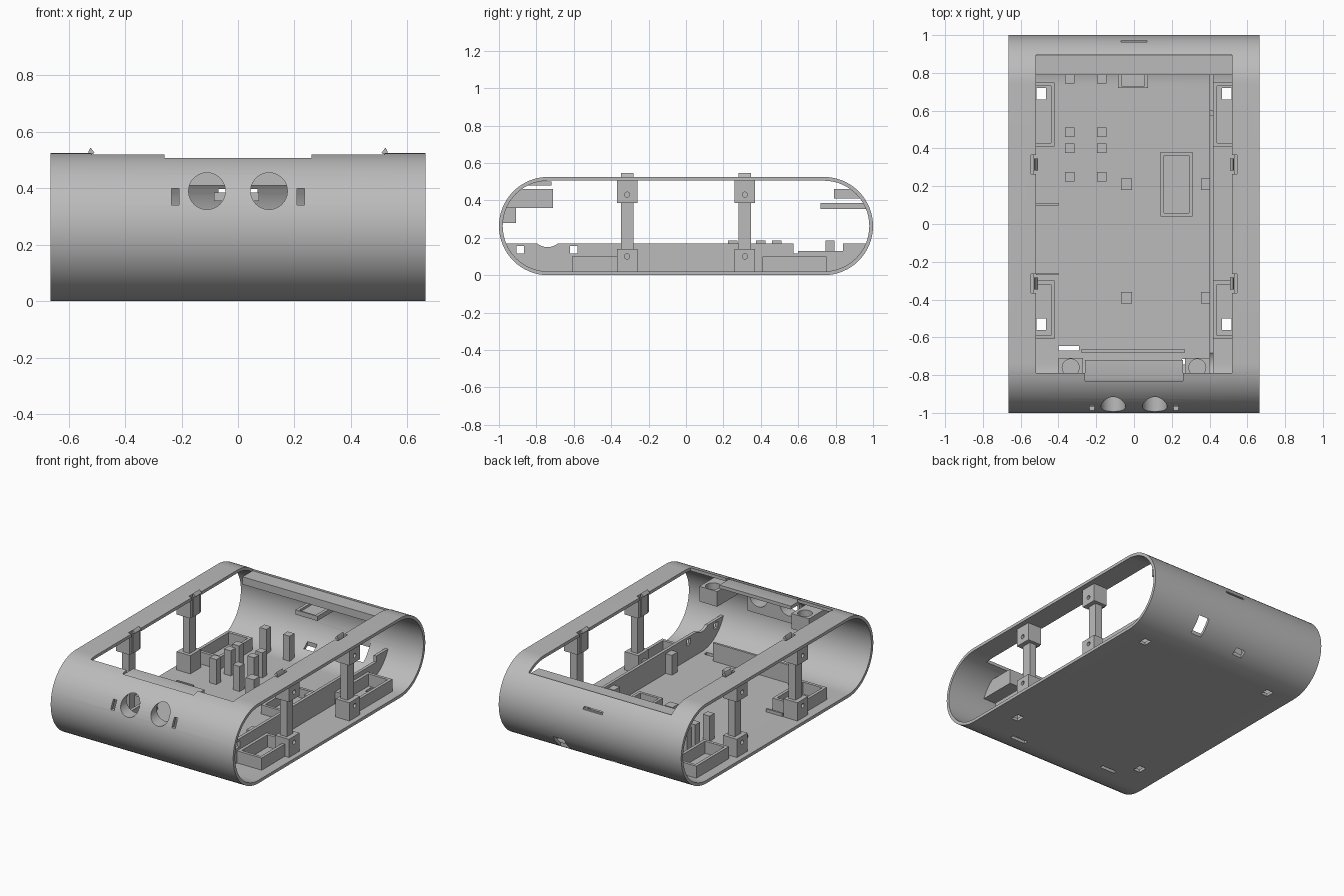
import bpy, bmesh, math

if "Cube" in bpy.data.objects:
    bpy.data.objects.remove(bpy.data.objects["Cube"])

grey = bpy.data.materials.new("plain grey")
grey.use_nodes = True
grey.diffuse_color = (0.5, 0.5, 0.5, 1)
bsdf = next(n for n in grey.node_tree.nodes if n.type == 'BSDF_PRINCIPLED')
bsdf.inputs["Base Color"].default_value = (0.5, 0.5, 0.5, 1)

RADIUS, HALF, WIDTH = 0.2625, 0.7375, 0.665
FLOOR = 0.015


def prism(name, pts, a, b, axis='X'):
    """Extrude a closed profile from a to b along an axis."""
    place = {'X': lambda p, t: (t, p[0], p[1]),
             'Y': lambda p, t: (p[0], t, p[1]),
             'Z': lambda p, t: (p[0], p[1], t)}[axis]
    bm = bmesh.new()
    ends = [[bm.verts.new(place(p, t)) for p in pts] for t in (a, b)]
    bm.faces.new(ends[0])
    bm.faces.new(ends[1][::-1])
    n = len(pts)
    for i in range(n):
        j = (i + 1) % n
        bm.faces.new((ends[0][j], ends[0][i], ends[1][i], ends[1][j]))
    bmesh.ops.recalc_face_normals(bm, faces=bm.faces)
    mesh = bpy.data.meshes.new(name)
    bm.to_mesh(mesh)
    bm.free()
    mesh.materials.append(grey)
    ob = bpy.data.objects.new(name, mesh)
    bpy.context.collection.objects.link(ob)
    return ob


def box(name, x, y, z):
    x, y = sorted(x), sorted(y)
    return prism(name, [(x[0], y[0]), (x[1], y[0]), (x[1], y[1]), (x[0], y[1])], z[0], z[1], 'Z')


def rod(name, u, v, r, a, b, axis, n=32):
    ring = [(u + r * math.cos(math.tau * i / n), v + r * math.sin(math.tau * i / n)) for i in range(n)]
    return prism(name, ring, a, b, axis)


def stadium(inset, steps=32):
    r, pts = RADIUS - inset, []
    for side, start in ((1, -math.pi / 2), (-1, math.pi / 2)):
        for i in range(steps + 1):
            t = start + math.pi * i / steps
            pts.append((side * HALF + r * math.cos(t), RADIUS + r * math.sin(t)))
    return pts


def combine(ob, tools, operation='DIFFERENCE'):
    """Apply booleans and delete the tool objects."""
    for t in tools:
        m = ob.modifiers.new("cut", 'BOOLEAN')
        m.operation, m.solver, m.object = operation, 'EXACT', t
    bpy.context.view_layer.update()
    dg = bpy.context.evaluated_depsgraph_get()
    mesh = bpy.data.meshes.new_from_object(ob.evaluated_get(dg))
    ob.modifiers.clear()
    ob.data = mesh
    for t in tools:
        bpy.data.objects.remove(t)
    return ob


def clip(ob):
    """Trim a part so that it ends inside the shell wall."""
    return combine(ob, [prism("trim", stadium(0.01), -1, 1)], 'INTERSECT')


def frame(name, x, y, z, wall):
    x, y = sorted(x), sorted(y)
    inner = box("inner", (x[0] + wall, x[1] - wall), (y[0] + wall, y[1] - wall), (z[0] - 1, z[1] + 1))
    return combine(box(name, x, y, z), [inner])


# Shell: open-ended rounded sleeve with a large top window
shell = prism("shell", stadium(0), -WIDTH, WIDTH)
cuts = [prism("hollow", stadium(0.02), -1, 1),
        box("window", (-0.52, 0.52), (-0.79, 0.895), (0.4, 1)),
        box("front_notch", (-0.26, 0.26), (-0.83, -0.7), (0.4, 1)),
        box("back_slot", (-0.07, 0.07), (0.9, 1.1), (0.38, 0.397)),
        box("card_slot", (0.21, 0.29), (0.89, 0.97), (-0.1, 0.2)),
        box("port_slot", (-0.13, -0.06), (0.87, 0.91), (-0.1, 0.2)),
        box("floor_slot_right", (-0.40, -0.29), (-0.67, -0.645), (-0.1, 0.1)),
        box("floor_slot_left", (0.255, 0.37), (-0.745, -0.715), (-0.1, 0.1))]
for s in (-1, 1):
    cuts.append(rod("eye_hole", s * 0.11, 0.39, 0.065, -1.1, -0.8, 'Y', 48))
    cuts.append(box("sensor_slot", (s * 0.21, s * 0.235), (-1.1, -0.8), (0.34, 0.40)))
    for y in (0.69, -0.53):
        cuts.append(box("floor_hole", (s * 0.465, s * 0.515), (y - 0.03, y + 0.03), (-0.1, 0.1)))
    for y in (-0.315, 0.315):
        cuts.append(box("clip_notch", (s * 0.5, s * 0.545), (y - 0.05, y + 0.05), (0.4, 1)))
combine(shell, cuts)

# Posts, clips and trays on both sides
for s, side in ((-1, "right"), (1, "left")):
    for y, end in ((-0.315, "front"), (0.315, "back")):
        tag = f"{end}_{side}"
        box(f"post_column_{tag}", (s * 0.55, s * 0.60), (y - 0.033, y + 0.033), (0.1, 0.45))
        for part, z0, z1, zh in (("top", 0.385, 0.51, 0.43), ("foot", FLOOR, 0.14, 0.10)):
            block = box(f"post_{part}_{tag}", (s * 0.53, s * 0.63), (y - 0.055, y + 0.055), (z0, z1))
            combine(block, [rod("screw_hole", y, zh, 0.014, s * 0.60, s * 0.7, 'X', 20)])
        prism(f"clip_{tag}", [(s * 0.53, 0.39), (s * 0.53, 0.53), (s * 0.523, 0.545), (s * 0.508, 0.525),
                              (s * 0.52, 0.52), (s * 0.52, 0.39)], y - 0.033, y + 0.033, 'Y')
    for y0, y1, end in ((-0.61, -0.30, "front"), (0.41, 0.75, "back")):
        frame(f"tray_{end}_{side}", (s * 0.42, s * 0.60), (y0, y1), (FLOOR, 0.10), 0.02)

# Long inner wall with a stepped top edge
top = [(0.98, 0.17), (0.84, 0.17), (0.84, 0.13), (0.60, 0.13), (0.60, 0.115), (0.575, 0.115), (0.575, 0.17)]
wall = prism("long_wall", [(-0.99, 0), (0.99, 0)] + top + [(-0.99, 0.17)], 0.40, 0.42)
combine(wall, [box("hole", (0.3, 0.5), (y - 0.02, y + 0.02), (0.115, 0.155)) for y in (-0.885, -0.6)]
        + [rod("dip", -0.74, 0.24, 0.09, 0.3, 0.5, 'X')])
clip(wall)

# Board pillars and floor parts
for x in (-0.34, -0.17):
    for y in (0.25, 0.40, 0.485, 0.77):
        box("board_pillar", (x - 0.025, x + 0.025), (y - 0.025, y + 0.025), (FLOOR, 0.185))
for x in (-0.04, 0.385):
    for y in (-0.39, 0.21):
        box("support_pillar", (x - 0.03, x + 0.03), (y - 0.03, y + 0.03), (FLOOR, 0.15))
frame("battery_frame", (0.14, 0.31), (0.04, 0.38), (FLOOR, 0.08), 0.018)
for y in (0.105, -0.265):
    box("floor_rib", (-0.52, -0.40), (y - 0.006, y + 0.006), (FLOOR, 0.04))
box("front_floor_rib", (-0.28, 0.27), (-0.68, -0.665), (FLOOR, 0.14))

# Back ledge and connector shelf under the window edge
clip(box("back_ledge", (-0.52, 0.52), (0.79, 0.97), (0.41, 0.46)))
shelf = box("connector_shelf", (-0.085, 0.075), (0.72, 1), (0.355, 0.385))
clip(combine(shelf, [box("gap", (-0.065, 0.055), (0.73, 0.95), (0.37, 0.5))]))

# Front bridge, corner mounts and eye backing
clip(box("front_bridge", (-0.26, 0.26), (-0.9, -0.72), (0.48, 0.502)))
for s, side in ((-1, "right"), (1, "left")):
    mount = box(f"front_mount_{side}", (s * 0.27, s * 0.40), (-0.98, -0.71), (0.36, 0.46))
    combine(mount, [rod("socket", s * 0.335, -0.76, 0.045, 0.40, 0.5, 'Z')])
    clip(mount)
backing = box("eye_backing", (-0.19, 0.19), (-1, -0.91), (0.28, 0.46))
combine(backing, [rod("eye_hole", s * 0.11, 0.39, 0.065, -1.1, -0.8, 'Y', 48) for s in (-1, 1)])
clip(backing)

# Smooth curves, sharp edges
bpy.ops.object.select_all(action='DESELECT')
for ob in bpy.context.scene.objects:
    if ob.type == 'MESH':
        ob.select_set(True)
bpy.context.view_layer.objects.active = shell
bpy.ops.object.shade_smooth_by_angle(angle=math.radians(30))
